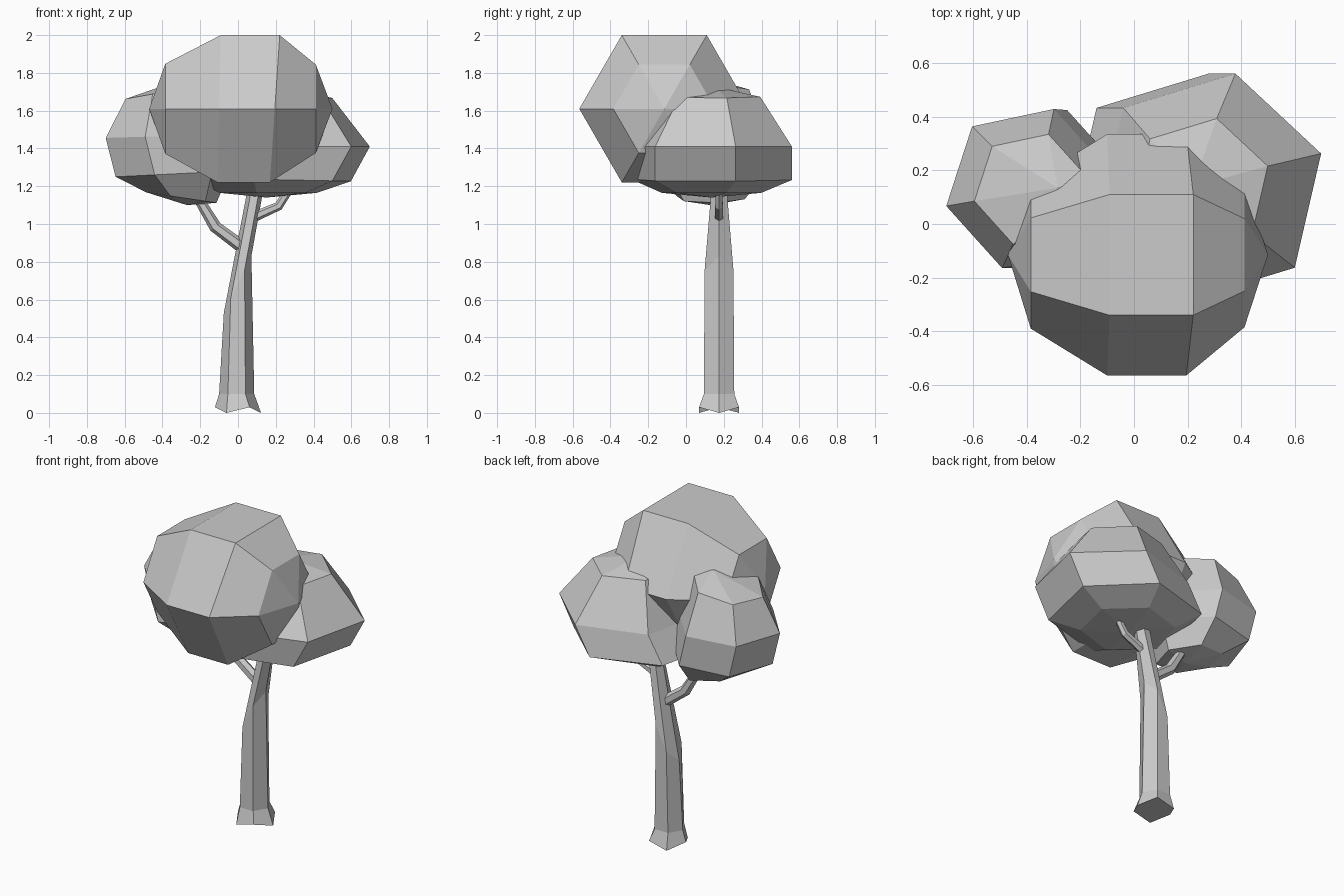
import bpy, bmesh
from math import sin, cos, pi, radians
from mathutils import Vector

if "Cube" in bpy.data.objects:
    bpy.data.objects.remove(bpy.data.objects["Cube"])


def loft(name, rings, phase=0.0, poles=None, sides=6):
    """Skin rings (centre, u axis, v axis); close with flat caps or pole points."""
    bm = bmesh.new()
    loops = []
    for c, u, v in rings:
        c, u, v = Vector(c), Vector(u), Vector(v)
        loops.append([bm.verts.new(c + u * cos(phase + 2 * pi * i / sides)
                                   + v * sin(phase + 2 * pi * i / sides))
                      for i in range(sides)])
    for a, b in zip(loops, loops[1:]):
        for i in range(sides):
            j = (i + 1) % sides
            bm.faces.new((a[i], a[j], b[j], b[i]))
    if poles:
        for loop, p in ((loops[0], poles[0]), (loops[-1], poles[1])):
            tip = bm.verts.new(p)
            for i in range(sides):
                bm.faces.new((loop[i], loop[(i + 1) % sides], tip))
    else:
        bm.faces.new(loops[0])
        bm.faces.new(loops[-1])
    bmesh.ops.recalc_face_normals(bm, faces=bm.faces)
    me = bpy.data.meshes.new(name)
    bm.to_mesh(me)
    bm.free()
    ob = bpy.data.objects.new(name, me)
    bpy.context.collection.objects.link(ob)
    return ob


def flat_rings(data):
    """Rings facing up: x, y, z, radius, tilt along x."""
    return [((x, y, z), (r, 0, r * t), (0, r, 0)) for x, y, z, r, t in data]


Y = 0.175

# trunk with flared foot and a slanted bend
trunk = loft("trunk", [
    ((0, Y, 0.015), (0.122, 0, 0), (0, 0.122, 0)),
    ((-0.007, Y, 0.1), (0.093, 0, 0), (0, 0.093, 0)),
    ((-0.002, Y, 0.68), (0.073, 0, 0.15), (0, 0.088, 0)),
    ((0.09, Y, 1.17), (0.042, 0, 0), (0, 0.048, 0)),
    ((0.13, Y, 1.38), (0.038, 0, 0), (0, 0.042, 0))])
for i in range(6):
    trunk.data.vertices[i].co.z = 0.03 if i % 2 else 0.0

# branches
loft("left_branch", [
    ((0.02, Y, 0.88), (0.02, 0, 0.028), (0, 0.032, 0)),
    ((-0.12, Y, 0.985), (0.026, 0, 0.02), (0, 0.03, 0)),
    ((-0.225, Y, 1.16), (0.022, 0, 0.012), (0, 0.024, 0)),
    ((-0.27, Y, 1.25), (0.02, 0, 0.01), (0, 0.022, 0))])
loft("right_branch", [
    ((0.09, Y, 1.04), (-0.012, 0, 0.024), (0, 0.025, 0)),
    ((0.215, Y, 1.095), (-0.016, 0, 0.018), (0, 0.023, 0)),
    ((0.27, Y, 1.18), (-0.018, 0, 0.011), (0, 0.02, 0)),
    ((0.3, Y, 1.24), (-0.018, 0, 0.01), (0, 0.02, 0))])

# main crown: faceted ball lying along x
loft("main_crown",
     [((x, -0.115, 1.61), (0, r, 0), (s, 0, r))
      for x, r, s in ((-0.385, 0.275, 0), (-0.1, 0.45, 0.01),
                      (0.195, 0.45, 0.03), (0.412, 0.27, 0))],
     poles=((-0.47, -0.115, 1.61), (0.5, -0.115, 1.61)))

# left and right crowns: upright faceted balls leaning slightly
loft("left_crown", flat_rings([
    (-0.3, 0.13, 1.14, 0.19, -0.15),
    (-0.345, 0.13, 1.265, 0.31, 0.05),
    (-0.395, 0.132, 1.465, 0.312, 0.03),
    (-0.385, 0.13, 1.7, 0.215, 0.18)]),
    phase=radians(12), poles=((-0.27, 0.13, 1.1), (-0.285, 0.135, 1.77)))
loft("right_crown", flat_rings([
    (0.16, 0.135, 1.165, 0.27, 0),
    (0.18, 0.135, 1.235, 0.437, -0.02),
    (0.28, 0.135, 1.41, 0.437, 0),
    (0.25, 0.14, 1.675, 0.26, -0.03)]),
    phase=radians(17), poles=((0.15, 0.135, 1.14), (0.22, 0.14, 1.73)))
